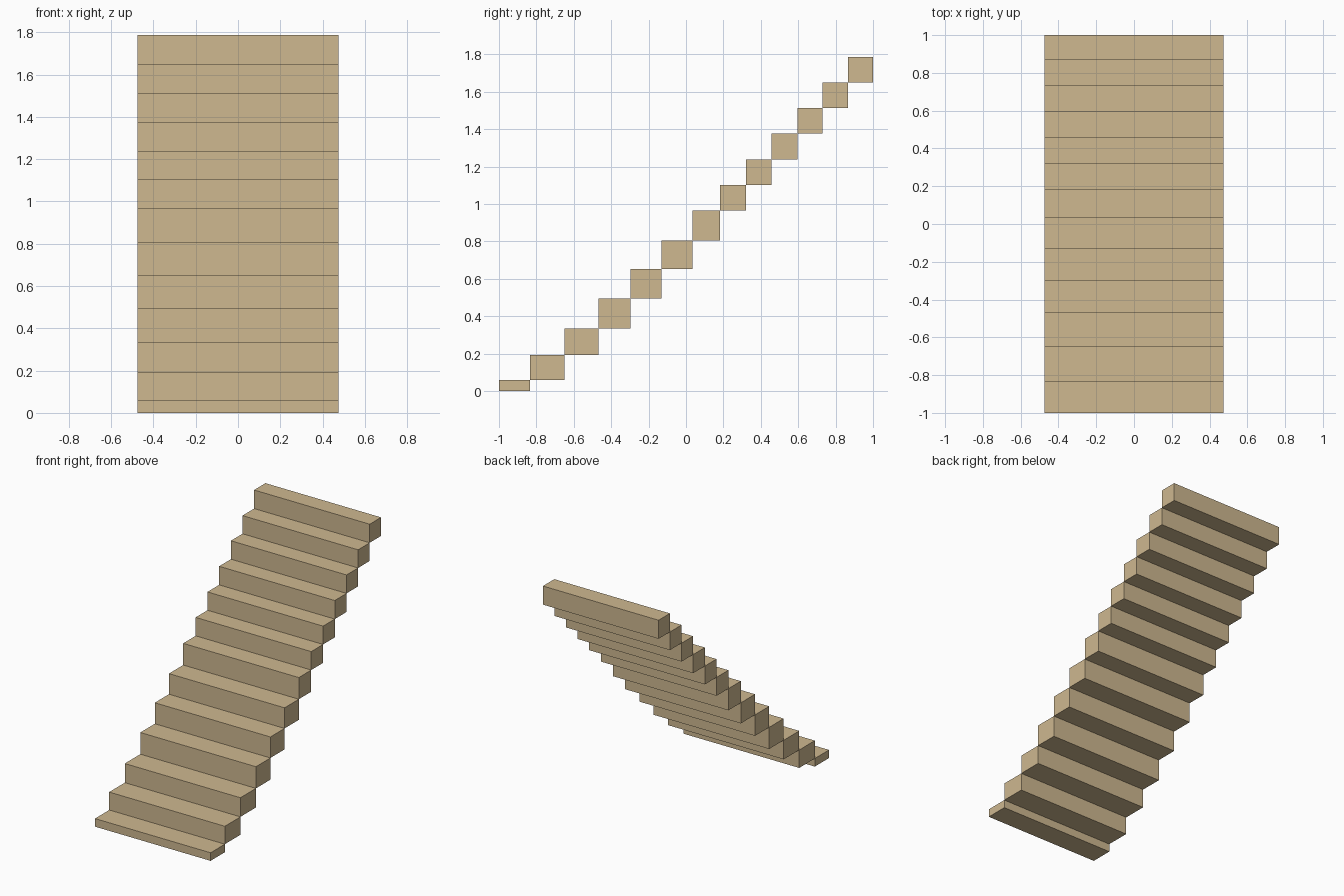
import bpy
import bmesh

if "Cube" in bpy.data.objects:
    bpy.data.objects.remove(bpy.data.objects["Cube"])

HALF_WIDTH = 0.475

# side profile: front/back edges and bottom/top heights of consecutive steps
ys = [-1.0, -0.833, -0.65, -0.468, -0.298, -0.132, 0.035, 0.181,
      0.32, 0.457, 0.595, 0.731, 0.867, 1.0]
zs = [0.0, 0.06, 0.193, 0.335, 0.496, 0.652, 0.805, 0.966,
      1.103, 1.239, 1.377, 1.514, 1.649, 1.787]

wood = bpy.data.materials.new("wood")
wood.diffuse_color = (0.62, 0.48, 0.28, 1)
wood.use_nodes = True
wood.node_tree.nodes["Principled BSDF"].inputs["Base Color"].default_value = wood.diffuse_color


def box(name, lo, hi):
    bm = bmesh.new()
    bmesh.ops.create_cube(bm, size=1)
    for v in bm.verts:
        for i in range(3):
            v.co[i] = hi[i] if v.co[i] > 0 else lo[i]
    mesh = bpy.data.meshes.new(name)
    bm.to_mesh(mesh)
    bm.free()
    mesh.materials.append(wood)
    obj = bpy.data.objects.new(name, mesh)
    bpy.context.collection.objects.link(obj)
    return obj


# solid block steps, each meeting the next along its upper back edge
for i in range(len(ys) - 1):
    box(f"step_{i + 1:02d}",
        (-HALF_WIDTH, ys[i], zs[i]),
        (HALF_WIDTH, ys[i + 1], zs[i + 1]))
